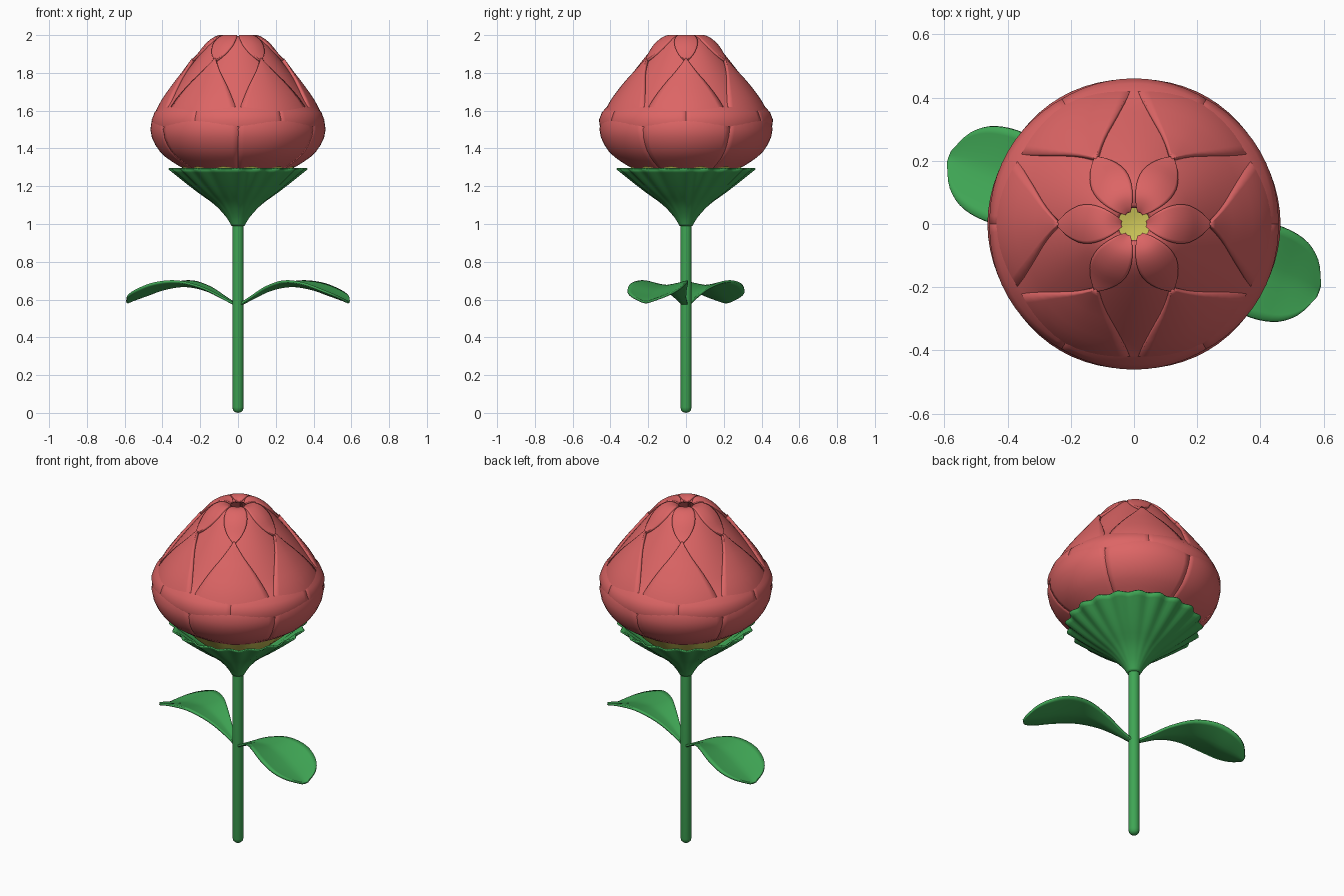
import bpy, bmesh, math
from math import sin, cos, pi, radians
from mathutils import Matrix

if "Cube" in bpy.data.objects:
    bpy.data.objects.remove(bpy.data.objects["Cube"])


def material(name, rgb):
    m = bpy.data.materials.new(name)
    m.diffuse_color = (*rgb, 1)
    m.use_nodes = True
    m.node_tree.nodes["Principled BSDF"].inputs["Base Color"].default_value = m.diffuse_color
    return m


RED = material("petal red", (0.72, 0.13, 0.13))
GREEN = material("leaf green", (0.05, 0.38, 0.09))
YELLOW = material("centre yellow", (0.62, 0.57, 0.10))


def smooth_path(pts, n):
    """Catmull-Rom samples through tuples of any length."""
    out = []
    for i in range(len(pts) - 1):
        p0, p1 = pts[max(i - 1, 0)], pts[i]
        p2, p3 = pts[i + 1], pts[min(i + 2, len(pts) - 1)]
        for k in range(n):
            t = k / n
            out.append(tuple(0.5 * (2 * b + (c - a) * t + (2 * a - 5 * b + 4 * c - d) * t * t
                                    + (3 * b - a - 3 * c + d) * t ** 3)
                             for a, b, c, d in zip(p0, p1, p2, p3)))
    return out + [pts[-1]]


def sheet(name, rows, mat, thick=0, angle=40, turn=0.0):
    """Grid surface from rows of points, optionally thickened."""
    bm = bmesh.new()
    grid = [[bm.verts.new(p) for p in row] for row in rows]
    for a, b in zip(grid, grid[1:]):
        for i in range(len(a) - 1):
            bm.faces.new((a[i], a[i + 1], b[i + 1], b[i]))
    bmesh.ops.remove_doubles(bm, verts=bm.verts, dist=1e-5)
    bmesh.ops.recalc_face_normals(bm, faces=bm.faces)
    bm.transform(Matrix.Rotation(turn, 4, 'Z'))
    me = bpy.data.meshes.new(name)
    bm.to_mesh(me)
    bm.free()
    me.materials.append(mat)
    ob = bpy.data.objects.new(name, me)
    bpy.context.collection.objects.link(ob)
    if thick:
        s = ob.modifiers.new("thickness", 'SOLIDIFY')
        s.thickness = thick
        s.offset = 0
    bpy.ops.object.select_all(action='DESELECT')
    ob.select_set(True)
    bpy.context.view_layer.objects.active = ob
    bpy.ops.object.shade_smooth_by_angle(angle=radians(angle))
    return ob


def lathe(name, profile, mat, seg, thick=0, ripple=None, angle=40):
    rows = []
    for r, z in profile:
        row = []
        for i in range(seg + 1):
            a = 2 * pi * i / seg
            rr, zz = ripple(r, z, a) if ripple else (r, z)
            row.append((rr * cos(a), rr * sin(a), zz))
        rows.append(row)
    return sheet(name, rows, mat, thick, angle)


# stem with rounded foot
lathe("stem", [(0, 0), (0.016, 0.004), (0.026, 0.014), (0.03, 0.03), (0.03, 1.02), (0, 1.02)],
      GREEN, 14)

# flared calyx with fluted rim
cup = smooth_path([(0.03, 0.99), (0.06, 1.04), (0.12, 1.105), (0.2, 1.165), (0.275, 1.225),
                   (0.355, 1.293)], 3)


def flutes(r, z, a):
    k = max(0, (r - 0.03) / 0.325)
    return r * (1 + 0.032 * k * cos(20 * a)), z


lathe("calyx", cup, GREEN, 120, 0.008, flutes, 60)

# yellow receptacle bowl inside the calyx
bowl = smooth_path([(0, 1.12), (0.1, 1.14), (0.2, 1.21), (0.27, 1.275), (0.305, 1.32)], 3)
lathe("flower_centre", bowl, YELLOW, 72, 0.006,
      lambda r, z, a: (r, z + 0.012 * (r / 0.3) ** 4 * cos(12 * a)), 60)

# petals: points are (radius, height, half angle in degrees)
outer = [(0.20, 1.265, 31), (0.30, 1.315, 31), (0.40, 1.39, 31), (0.448, 1.50, 31),
         (0.408, 1.62, 28), (0.34, 1.725, 20.5), (0.285, 1.80, 11), (0.235, 1.872, 0.5)]
middle = [(0.19, 1.265, 32), (0.30, 1.32, 32), (0.395, 1.40, 32), (0.45, 1.55, 32),
          (0.375, 1.655, 32), (0.28, 1.785, 32), (0.20, 1.888, 32), (0.135, 1.962, 30),
          (0.09, 1.987, 29), (0.05, 1.975, 29)]
inner = [(0.24, 1.862, 0.5), (0.205, 1.897, 11), (0.165, 1.945, 21), (0.125, 1.978, 26),
         (0.09, 1.992, 27), (0.06, 1.988, 24), (0.042, 1.978, 15)]


def petal_ring(name, pts, start, bulge, thick):
    path = smooth_path(pts, 3)
    for k in range(6):
        rows = []
        for r, z, w in path:
            row = []
            for i in range(13):
                u = i / 6 - 1
                a = radians(w) * u
                rr = r + bulge * (1 - abs(u) ** 1.5) * min(1, w / 25)
                row.append((rr * cos(a), rr * sin(a), z))
            rows.append(row)
        sheet(f"{name}_{k + 1}", rows, RED, thick, 45, radians(start + 60 * k))


petal_ring("outer_petal", outer, 0, 0.006, 0.02)
petal_ring("middle_petal", middle, 30, 0.004, 0.014)
petal_ring("inner_petal", inner, 0, 0.004, 0.018)

# two arched leaves: (distance, midrib height, half width)
leaf = smooth_path([(0.0, 0.565, 0.012), (0.08, 0.605, 0.03), (0.18, 0.65, 0.07),
                    (0.30, 0.672, 0.12), (0.42, 0.655, 0.15), (0.52, 0.622, 0.14),
                    (0.585, 0.60, 0.095), (0.622, 0.585, 0.02)], 4)
for side, turn in (("right", -20), ("left", 160)):
    rows = []
    for d, z, w in leaf:
        rows.append([(d, w * u, z + 0.03 * (w / 0.15) * abs(u) ** 1.4)
                     for u in (i / 6 - 1 for i in range(13))])
    sheet(f"leaf_{side}", rows, GREEN, 0.012, 50, radians(turn))
